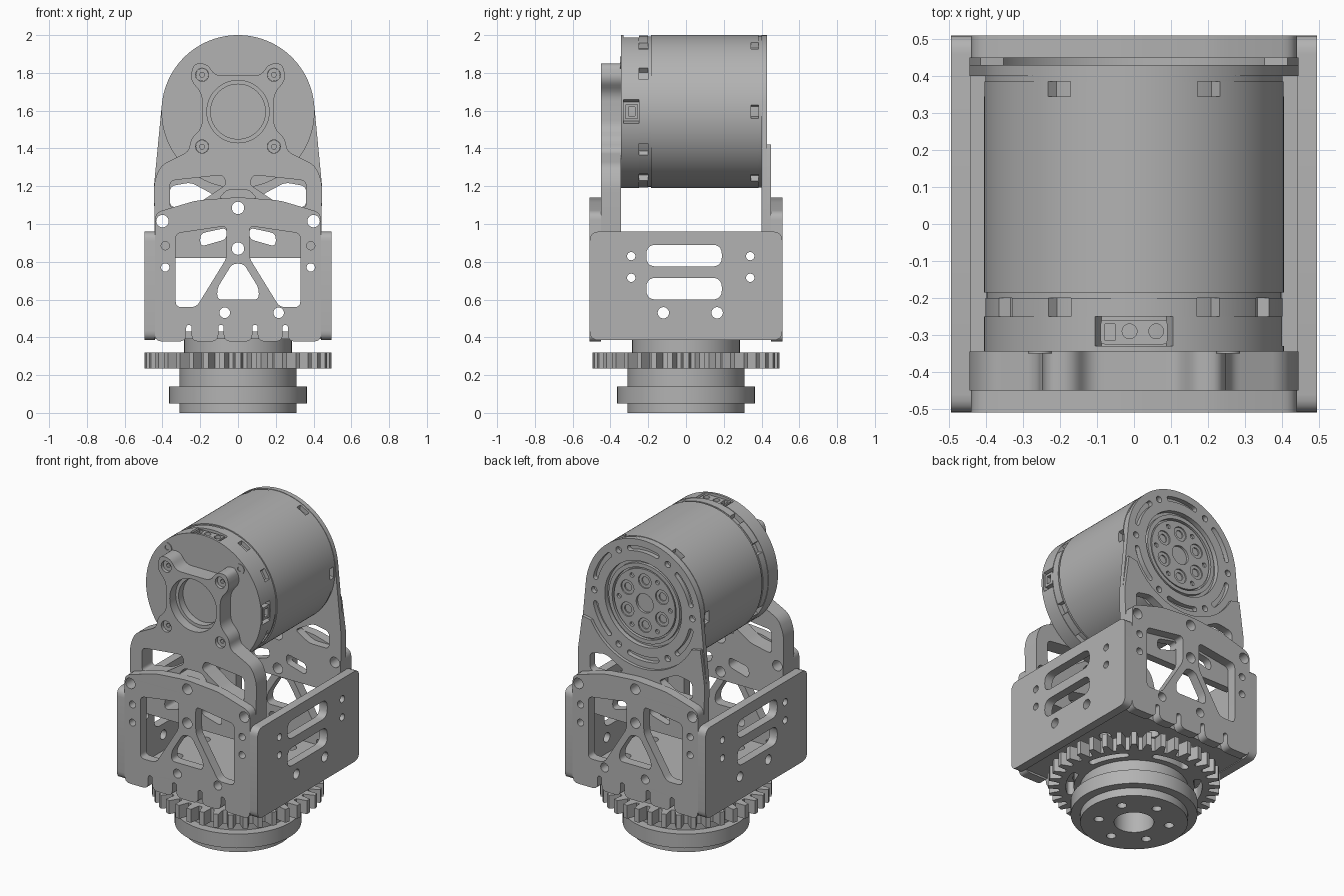
import bpy, bmesh, math
from mathutils import Vector

cube = bpy.data.objects.get("Cube")
if cube:
    bpy.data.objects.remove(cube, do_unlink=True)

grey = bpy.data.materials.new("machined grey")
grey.use_nodes = True
tone = (0.45, 0.45, 0.45, 1)
grey.diffuse_color = tone
grey.node_tree.nodes["Principled BSDF"].inputs["Base Color"].default_value = tone

AXLE = 1.595   # height of the motor axis
R = 0.405      # motor radius


# ---- outline helpers ----
def polar(cx, cy, r, deg):
    a = math.radians(deg)
    return (cx + r * math.cos(a), cy + r * math.sin(a))


def circle(cx, cy, r, n=24):
    return [polar(cx, cy, r, 360 * i / n) for i in range(n)]


def bolt_circle(cx, cy, radius, r, n, start=0):
    return [circle(*polar(cx, cy, radius, start + 360 * i / n), r) for i in range(n)]


def arc(cx, cy, r, a0, a1, n=16):
    return [polar(cx, cy, r, a0 + (a1 - a0) * i / n) for i in range(n + 1)]


def arc_slot(cx, cy, r, width, a0, a1):
    h = width / 2
    end = arc(*polar(cx, cy, r, a1), h, a1, a1 + 180, 8)
    start = arc(*polar(cx, cy, r, a0), h, a0 + 180, a0 + 360, 8)
    return (arc(cx, cy, r + h, a0, a1)[:-1] + end
            + arc(cx, cy, r - h, a1, a0)[1:-1] + start[:-1])


def flip(pts):
    return [(-x, y) for x, y in reversed(pts)]


def both(pts):
    return [pts, flip(pts)]


def rounded(pts, r=0.03):
    out = []
    for i, p in enumerate(pts):
        b, a, c = Vector(p), Vector(pts[i - 1]), Vector(pts[(i + 1) % len(pts)])
        d = min(r, 0.45 * (a - b).length, 0.45 * (c - b).length)
        p, q = b + (a - b).normalized() * d, b + (c - b).normalized() * d
        for k in range(6):
            t = k / 5
            out.append(tuple(p * (1 - t) ** 2 + b * 2 * t * (1 - t) + q * t * t))
    return out


def rect(x0, x1, y0, y1, r=0.03):
    return rounded([(x0, y0), (x1, y0), (x1, y1), (x0, y1)], r)


def notched_rim(r, notches, n=360):
    """Circle whose rim drops by depth around each (angle, half width, depth)."""
    pts = []
    for i in range(n):
        deg, cut = 360 * i / n, 0
        for a, w, depth in notches:
            if abs((deg - a + 180) % 360 - 180) <= w:
                cut = depth
        pts.append(polar(0, AXLE, r - cut, deg))
    return pts


# ---- extrude an outline with holes along one axis ----
PLACE = {"x": lambda u, v, w: (w, u, v),
         "y": lambda u, v, w: (u, w, v),
         "z": lambda u, v, w: (u, v, w)}


def plate(name, axis, lo, hi, outline, holes=()):
    curve = bpy.data.curves.new(name, "CURVE")
    curve.dimensions, curve.fill_mode = "2D", "BOTH"
    curve.extrude = (hi - lo) / 2
    for pts in [outline, *holes]:
        spline = curve.splines.new("POLY")
        spline.points.add(len(pts) - 1)
        for point, (u, v) in zip(spline.points, pts):
            point.co = (u, v, 0, 1)
        spline.use_cyclic_u = True
    temp = bpy.data.objects.new(name + " outline", curve)
    bpy.context.collection.objects.link(temp)
    graph = bpy.context.evaluated_depsgraph_get()
    mesh = bpy.data.meshes.new_from_object(temp.evaluated_get(graph))
    bpy.data.objects.remove(temp, do_unlink=True)
    bpy.data.curves.remove(curve)
    bm = bmesh.new()
    bm.from_mesh(mesh)
    for v in bm.verts:
        v.co = PLACE[axis](v.co.x, v.co.y, v.co.z + (lo + hi) / 2)
    bmesh.ops.remove_doubles(bm, verts=bm.verts, dist=1e-5)
    bmesh.ops.recalc_face_normals(bm, faces=bm.faces)
    bm.to_mesh(mesh)
    bm.free()
    mesh.materials.clear()
    mesh.materials.append(grey)
    mesh.shade_smooth()
    mesh.set_sharp_from_angle(angle=math.radians(30))
    ob = bpy.data.objects.new(name, mesh)
    bpy.context.collection.objects.link(ob)
    return ob


# ---- base: flanged hub and gear ----
hub_holes = [circle(0, 0, 0.115, 48)] + bolt_circle(0, 0, 0.205, 0.028, 6, 30)
for name, lo, hi, r in [("hub_bottom", 0, 0.05, 0.31), ("hub_flange", 0.05, 0.14, 0.365),
                        ("hub_neck", 0.14, 0.235, 0.31)]:
    plate(name, "z", lo, hi, circle(0, 0, r, 96), hub_holes)
TEETH = 36
gear = []
for i in range(TEETH):
    for step, r in [(-0.36, 0.43), (-0.17, 0.495), (0.17, 0.495), (0.36, 0.43)]:
        gear.append(polar(0, 0, r, (i + step) * 360 / TEETH))
plate("gear", "z", 0.235, 0.32, gear,
      [arc_slot(0, 0, 0.37, 0.045, a + 10, a + 42) for a in range(0, 360, 60)])
plate("gear_collar", "z", 0.32, 0.39, circle(0, 0, 0.285, 96))

# ---- box: floor, side plates, front and back plates ----
plate("box_floor", "z", 0.39, 0.43, rect(-0.44, 0.44, -0.45, 0.45, 0.01),
      bolt_circle(0, 0, 0.36, 0.035, 8, 22.5))
side_holes = [rect(-0.21, 0.19, z, z + 0.115, 0.08) for z in (0.6, 0.775)]
side_holes += [circle(y, z, 0.022) for y in (-0.29, 0.34) for z in (0.715, 0.83)]
side_holes += [circle(y, 0.53, 0.03) for y in (-0.12, 0.165)]
for name, x in [("left_side_plate", 0.44), ("right_side_plate", -0.495)]:
    plate(name, "x", x, x + 0.055, rect(-0.51, 0.51, 0.385, 0.96, 0.05), side_holes)

end_outline = [(-0.44, 0.378)]
for x in (-0.26, -0.09, 0.09, 0.25):
    end_outline += [(x - 0.014, 0.378), (x - 0.014, 0.465),
                    (x + 0.014, 0.465), (x + 0.014, 0.378)]
end_outline += [(0.44, 0.378), (0.44, 1.06), (0.22, 1.125), (0, 1.142),
                (-0.22, 1.125), (-0.44, 1.06)]
bolts = [circle(-0.4, 1.015, 0.033), circle(0.4, 1.015, 0.033), circle(0, 1.085, 0.033)]
end_window = rounded([(-0.33, 0.56), (-0.33, 0.95), (-0.06, 0.99), (-0.06, 0.82), (-0.22, 0.56)])
end_holes = bolts + both(end_window) + [
    circle(0, 0.87, 0.033), circle(-0.07, 0.53, 0.028), circle(0.215, 0.53, 0.028),
    rounded([(-0.03, 0.79), (0.03, 0.79), (0.11, 0.66), (0.11, 0.6), (-0.11, 0.6), (-0.11, 0.66)])]
end_holes += [circle(x, z, 0.022) for x in (-0.385, 0.385) for z in (0.77, 0.885)]
for name, y in [("front_plate", -0.51), ("back_plate", 0.45)]:
    plate(name, "y", y, y + 0.06, rounded(end_outline, 0.04), end_holes)

# ---- front arm: four eared bracket on a trussed leg ----
half = [(0.12, 1.785), (0.165, 1.85), (0.235, 1.85), (0.255, 1.765), (0.19, 1.69),
        (0.19, 1.51), (0.25, 1.45), (0.26, 1.385), (0.41, 1.31), (0.445, 1.22),
        (0.44, 0.88), (0.36, 0.82)]
lower_slot = rounded([(-0.2, 0.88), (-0.2, 0.95), (-0.06, 0.98), (-0.06, 0.92)])
arm_holes = bolts + both(lower_slot) + [circle(0, 0.87, 0.033)]
front_window = rounded([(-0.36, 1.08), (-0.36, 1.23), (-0.08, 1.26), (-0.06, 1.21), (-0.21, 1.11)])
center_window = rounded([(-0.1, 1.135), (-0.06, 1.18), (0.06, 1.18), (0.1, 1.135)], 0.02)
ears = [(x, z) for x in (-0.19, 0.19) for z in (1.41, 1.79)]
plate("front_arm", "y", -0.45, -0.345, rounded(half + flip(half), 0.04),
      arm_holes + both(front_window) + [center_window, circle(0, AXLE, 0.165, 64)]
      + [circle(x, z, 0.035) for x, z in ears])
for x, z in ears:
    plate("ear_screw", "y", -0.43, -0.345, circle(x, z, 0.034), [circle(x, z, 0.014, 6)])

# ---- back arm: ring around the motor and a thicker lower layer ----
leg = [(0.36, 0.82), (0.44, 0.88), (0.445, 1.2)]
ring = leg + arc(0, AXLE, R, 5, 175, 48) + flip(leg)
back_window = rounded([(-0.36, 1.09), (-0.36, 1.2), (-0.25, 1.22), (-0.12, 1.15), (-0.22, 1.09)])
leg_holes = arm_holes + both(back_window)
ring_holes = [circle(0, AXLE, 0.27, 64)]
for a in range(0, 360, 60):
    ring_holes += [arc_slot(0, AXLE, 0.345, 0.032, a + 14, a + 46),
                   circle(*polar(0, AXLE, 0.345, a), 0.02)]
plate("back_arm", "y", 0.4, 0.43, ring, leg_holes + ring_holes)
saddle = leg + [(0.415, 1.42)] + arc(0, AXLE, 0.4, -28, -152, 40) + [(-0.415, 1.42)] + flip(leg)
plate("back_arm_saddle", "y", 0.43, 0.45, saddle, leg_holes)

# ---- motor: stacked drum sections ----
front_cuts = [(a, 4, 0.03) for a in (30, 60, 120, 150, 210, 240, 300, 330)]
socket_cuts = [(0, 8, 0.04), (90, 14, 0.04)]
back_cuts = [(a, 4, 0.03) for a in range(0, 360, 60)]
for name, lo, hi, r, cuts in [
        ("motor_front_cap", -0.345, -0.33, R, []),
        ("motor_socket_band", -0.33, -0.25, R, socket_cuts),
        ("motor_vent_band", -0.25, -0.2, 0.402, front_cuts),
        ("motor_groove", -0.2, -0.185, 0.398, []),
        ("motor_drum", -0.185, 0.345, R, []),
        ("motor_back_band", 0.345, 0.385, R, back_cuts),
        ("motor_back_cap", 0.385, 0.4, 0.402, [])]:
    plate(name, "y", lo, hi, notched_rim(r, cuts))

# connector sockets set into the drum
plate("side_socket", "x", 0.36, 0.4, rect(-0.32, -0.255, 1.555, 1.635, 0.005),
      [rect(-0.305, -0.27, 1.57, 1.62, 0.005)])
plate("top_socket", "z", 1.95, 1.985, rect(-0.09, 0.09, -0.325, -0.26, 0.01),
      [circle(-0.012, -0.29, 0.02), circle(0.06, -0.29, 0.02), rect(-0.08, -0.05, -0.315, -0.27, 0.004)])

# motor front boss and small cap screws
plate("front_boss", "y", -0.39, -0.345, circle(0, AXLE, 0.165, 64), [circle(0, AXLE, 0.145, 64)])
for x in (-0.255, 0.255):
    plate("cap_screw", "y", -0.35, -0.345, circle(x, 1.855, 0.032), [circle(x, 1.855, 0.014)])

# output rotor seen inside the back ring
plate("rotor_rim", "y", 0.4, 0.42, circle(0, AXLE, 0.25, 64), [circle(0, AXLE, 0.225, 64)])
plate("rotor", "y", 0.4, 0.415, circle(0, AXLE, 0.215, 64),
      [circle(0, AXLE, 0.06, 32)] + bolt_circle(0, AXLE, 0.14, 0.045, 6, 30)
      + bolt_circle(0, AXLE, 0.18, 0.014, 6))
for i in range(6):
    x, z = polar(0, AXLE, 0.14, 30 + 60 * i)
    plate("rotor_bolt_seat", "y", 0.4, 0.408, circle(x, z, 0.044), [circle(x, z, 0.025)])
